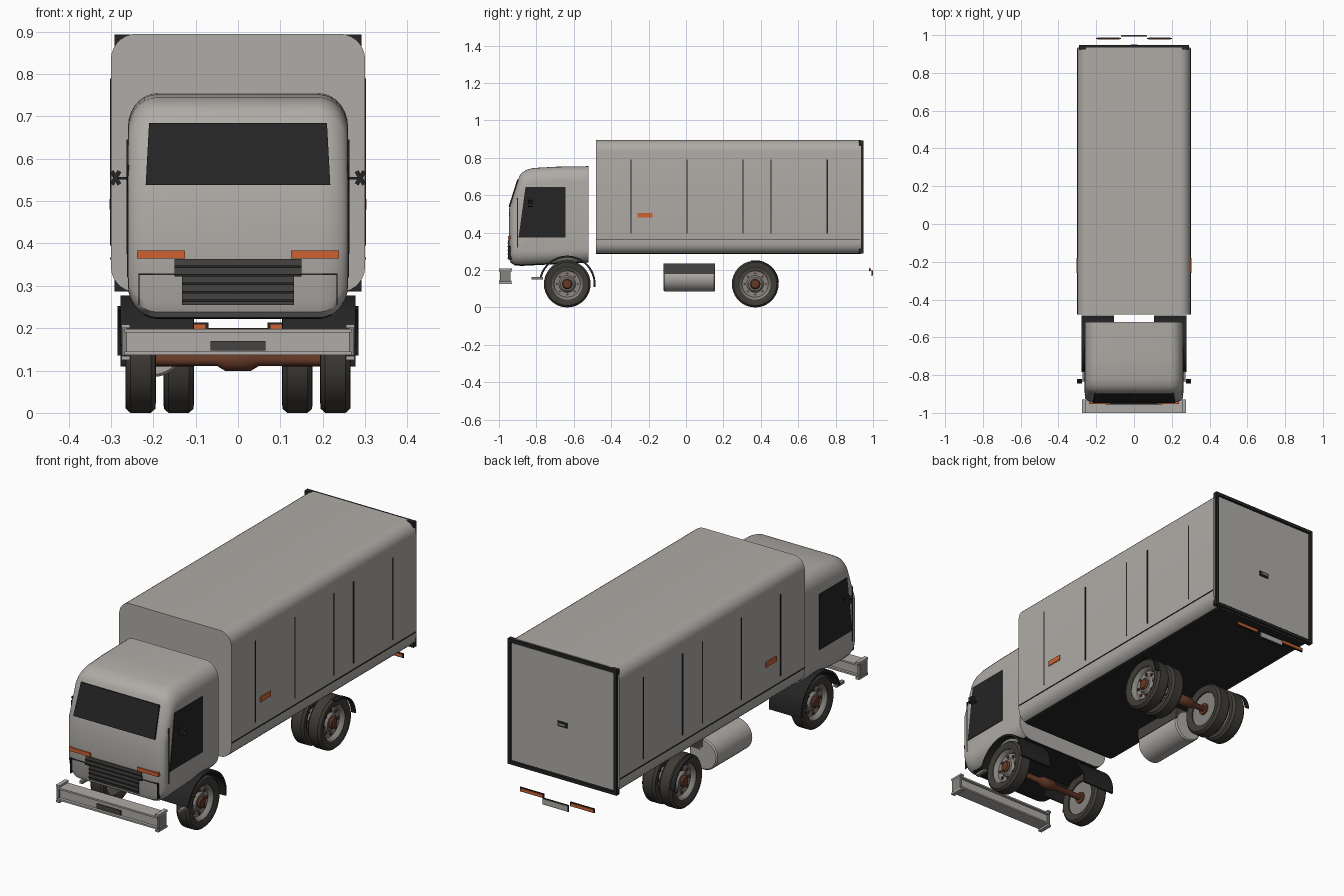
import bpy, bmesh
from math import sin, cos, pi, radians
from mathutils import Matrix, Vector

cube = bpy.data.objects.get("Cube")
if cube:
    bpy.data.objects.remove(cube, do_unlink=True)


def material(name, r, g, b):
    m = bpy.data.materials.new(name)
    m.use_nodes = True
    m.diffuse_color = (r, g, b, 1)
    m.node_tree.nodes["Principled BSDF"].inputs["Base Color"].default_value = (r, g, b, 1)
    return m


PAINT = material("warm grey paint", .43, .41, .385)
BLACK = material("black trim", .018, .018, .018)
RUBBER = material("tyre rubber", .05, .045, .038)
RUST = material("rust brown", .13, .04, .02)
ORANGE = material("orange lamp", .62, .12, .03)
METAL = material("dull metal", .24, .23, .21)
SLATE = material("dark grey slats", .06, .057, .052)


def finish(name, bm, mats):
    bmesh.ops.recalc_face_normals(bm, faces=bm.faces)
    me = bpy.data.meshes.new(name)
    bm.to_mesh(me)
    bm.free()
    for m in mats:
        me.materials.append(m)
    ob = bpy.data.objects.new(name, me)
    bpy.context.collection.objects.link(ob)
    return ob


def box(name, xs, ys, zs, mat, roll=0):
    """Box from three (low, high) ranges, optionally rolled about y."""
    lo, hi = zip(*(sorted(r) for r in (xs, ys, zs)))
    mid = [(a + b) / 2 for a, b in zip(lo, hi)]
    size = [b - a for a, b in zip(lo, hi)]
    bm = bmesh.new()
    m = Matrix.Translation(mid) @ Matrix.Rotation(roll, 4, 'Y') @ Matrix.Diagonal(size + [1])
    bmesh.ops.create_cube(bm, size=1, matrix=m)
    return finish(name, bm, [mat])


def loft(name, rings, mats, loop=False):
    """Skin a list of closed rings; cap the ends unless the rings loop."""
    bm = bmesh.new()
    vs = [[bm.verts.new(p) for p in ring] for ring in rings]
    n = len(vs[0])
    for a, b in zip(vs, vs[1:] + vs[:1] if loop else vs[1:]):
        for i in range(n):
            j = (i + 1) % n
            bm.faces.new((a[i], a[j], b[j], b[i]))
    if not loop:
        bm.faces.new(vs[0])
        bm.faces.new(vs[-1])
    return finish(name, bm, mats)


def lathe(name, profile, centre, mat, side=1, axis='X', loop=False, n=36):
    """Turn (radius, offset) pairs about the x or y axis."""
    rings = []
    for r, d in profile:
        ring = []
        for i in range(n):
            u, v = r * cos(2 * pi * i / n), r * sin(2 * pi * i / n)
            p = (side * d, u, v) if axis == 'X' else (u, side * d, v)
            ring.append(Vector(centre) + Vector(p))
        rings.append(ring)
    return loft(name, rings, [mat], loop)


def darken_underside(ob):
    for f in ob.data.polygons:
        if f.normal.z < -.9:
            f.material_index = 1


# Cargo box: rounded section swept along y
def rounded_section(y, hw, z0, z1, r, k=7):
    ring = []
    for q, (sx, cz) in enumerate(((1, z1 - r), (-1, z1 - r), (-1, z0 + r), (1, z0 + r))):
        for i in range(k + 1):
            a = pi / 2 * (q + i / k)
            ring.append((sx * (hw - r) + r * cos(a), y, cz + r * sin(a)))
    return ring


cargo = loft("cargo_box", [rounded_section(y, .30, .285, .895, .06) for y in (-.48, .935)], [PAINT, BLACK])
darken_underside(cargo)

# Rear door with square dark frame and latch
for s, tag in ((1, "left"), (-1, "right")):
    box("door_frame_" + tag, (s * .277, s * .292), (.925, .948), (.287, .893), BLACK)
for z, tag in ((.287, "bottom"), (.878, "top")):
    box("door_frame_" + tag, (-.277, .277), (.925, .948), (z, z + .015), BLACK)
box("rear_door", (-.273, .273), (.93, .943), (.306, .874), PAINT)
box("door_latch", (-.025, .025), (.943, .947), (.54, .565), BLACK)
box("latch_handle", (-.018, .018), (.947, .95), (.548, .558), METAL)

# Cargo side seams and marker lamps
for s, tag in ((1, "left"), (-1, "right")):
    skin = (s * .297, s * .302)
    for i, y in enumerate((-.295, .005, .305, .455, .755)):
        box(f"side_seam_{tag}_{i}", skin, (y - .003, y + .003), (.395, .79), BLACK)
    box("sill_seam_" + tag, skin, (-.48, .93), (.362, .367), BLACK)
    box("side_marker_" + tag, (s * .297, s * .304), (-.26, -.18), (.48, .505), ORANGE)

# Cab: side profile swept across x, shrinking towards each flank
profile = [(-.52, .24), (-.88, .222), (-.915, .225), (-.937, .238), (-.945, .26), (-.947, .40),
           (-.945, .53), (-.892, .70), (-.878, .72), (-.855, .735), (-.82, .745), (-.70, .752), (-.52, .755)]
rings = []
steps = 8
for i in range(-steps, steps + 1):
    if i == 0:
        continue
    t = (abs(i) - 1) / (steps - 1) * pi / 2
    x = (.19 + .07 * sin(t)) * (1 if i > 0 else -1)
    drop = 1 - cos(t)
    ky, kz = 1 - .07 * drop, 1 - .30 * drop
    rings.append([(x, -.52 + (y + .52) * ky, .49 + (z - .49) * kz) for y, z in profile])
cab = loft("cab", rings, [PAINT, BLACK])
darken_underside(cab)

# Windscreen plate lying on the sloping front
screen = [[(x * w, y + d, z) for x, y, z in ((-1, -.9455, .538), (1, -.9455, .538))]
          + [(x * .21, -.899 + d, .685) for x in (1, -1)] for d, w in ((-.003, .218), (.004, .218))]
loft("windscreen", screen, [BLACK])

for s, tag in ((1, "left"), (-1, "right")):
    # Side window, door seam and mirror
    pane = [(-.895, .375), (-.645, .375), (-.645, .645), (-.858, .645)]
    loft("side_window_" + tag, [[(s * x, y, z) for y, z in pane] for x in (.257, .263)], [BLACK])
    box("cab_seam_" + tag, (s * .257, s * .262), (-.903, -.899), (.32, .585), BLACK)
    box("mirror_arm_" + tag, (s * .258, s * .29), (-.835, -.828), (.551, .557), BLACK)
    for k in (-1, 1):
        box(f"mirror_cross_{tag}_{k}", (s * .284, s * .294), (-.845, -.82), (.537, .573), BLACK, k * radians(30))
    # Front indicators and panel seams
    box("indicator_" + tag, (s * .125, s * .238), (-.952, -.93), (.365, .383), ORANGE)
    box("front_seam_" + tag, (s * .14, s * .235), (-.949, -.93), (.326, .329), BLACK)
    box("front_edge_seam_" + tag, (s * .232, s * .235), (-.949, -.925), (.255, .329), BLACK)

# Grille with raised slats
box("grille_upper", (-.15, .15), (-.951, -.93), (.325, .363), SLATE)
box("grille_lower", (-.132, .132), (-.951, -.93), (.255, .325), SLATE)
for i in range(5):
    w = .15 if i > 2 else .132
    box(f"grille_slat_{i}", (-w, w), (-.955, -.945), (.262 + i * .02, .268 + i * .02), BLACK)

# Flanged bumper beam
box("bumper_web", (-.268, .268), (-.985, -.945), (.145, .192), PAINT)
for z in (.137, .19):
    box("bumper_flange", (-.268, .268), (-1, -.932), (z, z + .008), PAINT)
for s in (-1, 1):
    box("bumper_end_web", (s * .262, s * .274), (-.995, -.937), (.135, .2), METAL)
    for z in (.125, .2):
        box("bumper_end_flange", (s * .255, s * .275), (-1, -.93), (z, z + .009), PAINT)
box("bumper_vent", (-.065, .065), (-.99, -.98), (.147, .17), SLATE)


# Mudguards: flat strip bent round the wheel
def mudguard(name, s, y, radius, thick, xs, a0, a1):
    arc = []
    for i in range(19):
        a = radians(a0 + (a1 - a0) * i / 18)
        arc.append([(s * x, y + r * cos(a), .125 + r * sin(a))
                    for x, r in ((xs[0], radius - thick), (xs[1], radius - thick), (xs[1], radius), (xs[0], radius))])
    loft(name, arc, [BLACK])


# Wheels: tyre, dished rim, hub and bolts
TYRE = [(.083, .028), (.1, .036), (.115, .035), (.125, .024),
        (.125, -.024), (.115, -.035), (.1, -.036), (.083, -.028)]
RIM = [(.084, -.022), (.084, .026), (.078, .022), (.07, .005), (.045, .002), (.036, .014), (.03, .015)]
HUB = [(.028, -.03), (.028, .018), (.022, .026), (.01, .028)]


def wheel(name, x, y, s):
    c = (s * x, y, .125)
    lathe(name + "_tyre", TYRE, c, RUBBER, s, loop=True)
    lathe(name + "_rim", RIM, c, METAL, s)
    lathe(name + "_hub", HUB, c, RUST, s, n=20)
    for i in range(8):
        a = i * pi / 4
        bolt = (c[0], y + .056 * cos(a), .125 + .056 * sin(a))
        lathe(f"{name}_bolt_{i}", [(.007, 0), (.007, .01)], bolt, RUST, s, n=6)


for s, tag in ((1, "left"), (-1, "right")):
    wheel("front_wheel_" + tag, .23, -.635, s)
    wheel("rear_outer_wheel_" + tag, .23, .37, s)
    wheel("rear_inner_wheel_" + tag, .14, .37, s)
    mudguard("front_mudguard_" + tag, s, -.635, .152, .01, (.105, .278), -6, 166)
    mudguard("rear_mudguard_" + tag, s, .37, .127, .006, (.262, .285), 5, 100)
    box("mudguard_bracket_" + tag, (s * .255, s * .272), (-.825, -.765), (.15, .163), METAL)
for y, tag in ((-.635, "front"), (.37, "rear")):
    lathe(tag + "_axle", [(.014, -.22), (.014, -.05), (.026, -.03), (.026, .03), (.014, .05), (.014, .22)],
          (0, y, .125), RUST, n=16)

# Fuel tank with dark step on its inner top
lathe("fuel_tank", [(.069, -.138), (.075, -.132), (.075, .132), (.069, .138)], (-.2, .018, .16), PAINT, axis='Y')
box("tank_step", (-.2, -.125), (-.12, .156), (.18, .235), SLATE)

# Tail lamps and number plate
for s, tag in ((1, "left"), (-1, "right")):
    box("tail_lamp_frame_" + tag, (s * .07, s * .2), (.98, .985), (.192, .213), BLACK)
    box("tail_lamp_" + tag, (s * .077, s * .193), (.978, .988), (.196, .209), ORANGE)
box("plate_frame", (-.07, .07), (.993, .997), (.168, .2), BLACK)
box("rear_plate", (-.066, .066), (.996, 1.0), (.172, .196), PAINT)

# Smooth shading with sharp edges kept
for ob in bpy.context.scene.objects:
    ob.select_set(ob.type == 'MESH')
    if ob.type == 'MESH':
        bpy.context.view_layer.objects.active = ob
bpy.ops.object.shade_smooth_by_angle(angle=radians(35))
